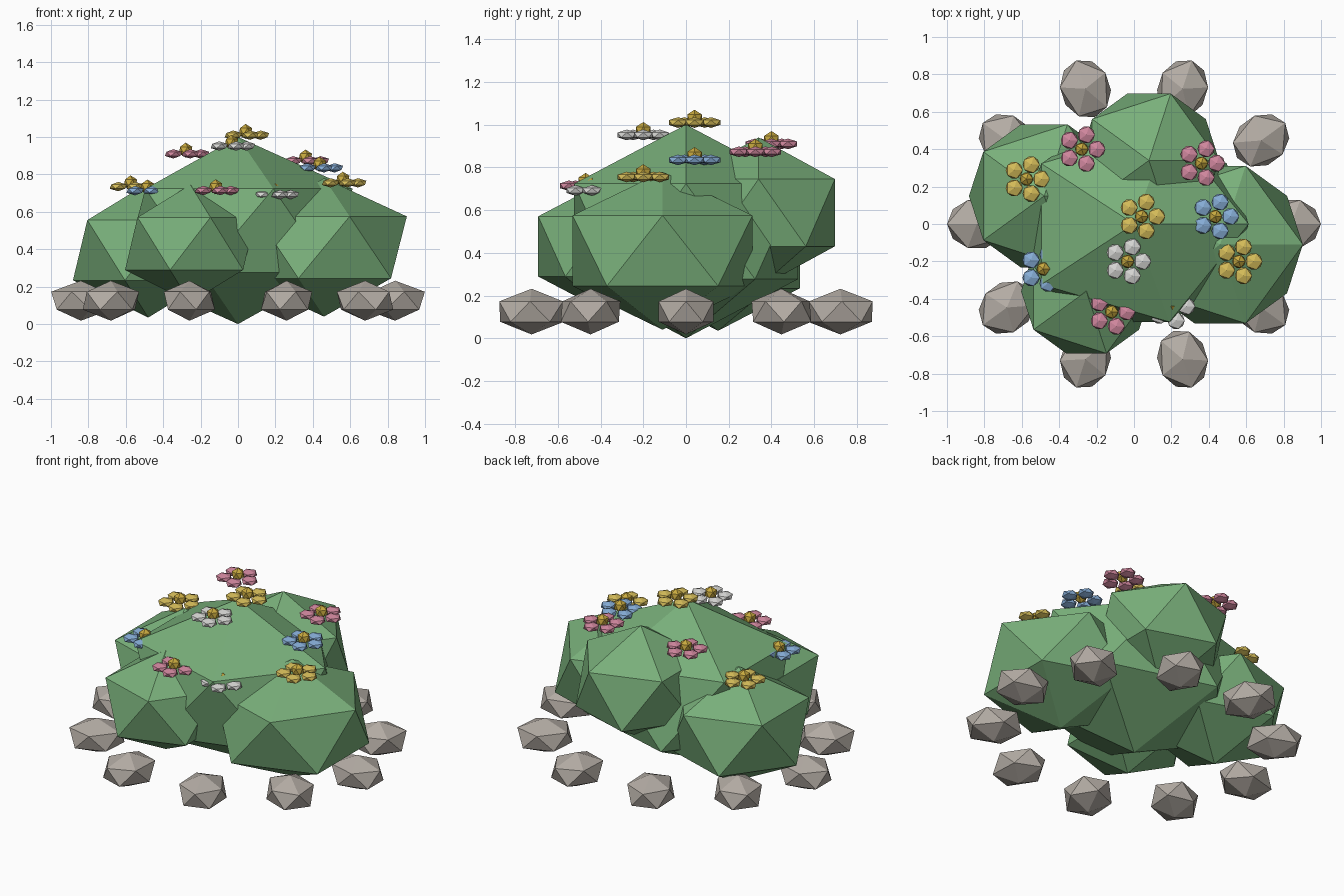
import bpy
import bmesh
from math import cos, sin, radians
from mathutils import Matrix, Vector

if "Cube" in bpy.data.objects:
    bpy.data.objects.remove(bpy.data.objects["Cube"])


def material(name, rgb):
    m = bpy.data.materials.new(name)
    m.use_nodes = True
    m.diffuse_color = (*rgb, 1)
    bsdf = m.node_tree.nodes["Principled BSDF"]
    bsdf.inputs["Base Color"].default_value = (*rgb, 1)
    bsdf.inputs["Roughness"].default_value = 0.9
    return m


LEAF = material("leaf green", (0.19, 0.43, 0.195))
STONE = material("stone grey", (0.45, 0.41, 0.37))
GOLD = material("flower centre gold", (0.58, 0.40, 0.05))
PETALS = {
    "yellow": material("petal yellow", (0.66, 0.50, 0.10)),
    "pink": material("petal pink", (0.63, 0.24, 0.34)),
    "blue": material("petal blue", (0.24, 0.42, 0.68)),
    "white": material("petal white", (0.67, 0.67, 0.65)),
}


def add_ico(bm, centre, size, angle=0.0, slot=0):
    """Add one twenty-sided ball, stretched, turned about z and coloured."""
    mat = (Matrix.Translation(centre) @ Matrix.Rotation(angle, 4, "Z")
           @ Matrix.Diagonal((*size, 1)))
    new = bmesh.ops.create_icosphere(bm, subdivisions=1, radius=1, matrix=mat)
    for v in new["verts"]:
        for f in v.link_faces:
            f.material_index = slot


def make_object(name, bm, mats):
    mesh = bpy.data.meshes.new(name)
    bm.to_mesh(mesh)
    bm.free()
    for m in mats:
        mesh.materials.append(m)
    ob = bpy.data.objects.new(name, mesh)
    bpy.context.collection.objects.link(ob)
    return ob


# Bush: five overlapping leafy clumps (centre, radii)
clumps = {
    "main": ((0.0, 0, 0.5), (0.685, 0.615, 0.5)),
    "left": ((0.46, -0.11, 0.41), (0.495, 0.495, 0.37)),
    "right": ((-0.48, 0.15, 0.395), (0.45, 0.45, 0.36)),
    "front": ((-0.255, -0.36, 0.43), (0.39, 0.39, 0.315)),
    "back": ((0.08, 0.34, 0.588), (0.42, 0.42, 0.352)),
}
for name, (centre, size) in clumps.items():
    bm = bmesh.new()
    add_ico(bm, centre, size)
    make_object("bush_clump_" + name, bm, [LEAF])

# Ring of stones on an oval around the bush
for i in range(10):
    a = radians(36 * i)
    bm = bmesh.new()
    add_ico(bm, (0.84 * cos(a), 0.76 * sin(a), 0.125), (0.178, 0.15, 0.107), a)
    make_object(f"stone_{i + 1}", bm, [STONE])

# Flowers: five flat petals around a raised centre
flowers = [
    ("yellow", 0.04, 0.04, 1.01),
    ("white", -0.035, -0.2, 0.952),
    ("pink", -0.28, 0.4, 0.91),
    ("pink", 0.36, 0.325, 0.873),
    ("blue", 0.435, 0.04, 0.835),
    ("yellow", 0.56, -0.2, 0.755),
    ("yellow", -0.575, 0.24, 0.735),
    ("blue", -0.485, -0.24, 0.713),
    ("pink", -0.12, -0.47, 0.714),
    ("white", 0.2, -0.44, 0.692),
]
for i, (colour, x, y, z) in enumerate(flowers):
    base = Vector((x, y, z))
    bm = bmesh.new()
    for k in range(5):
        a = radians(72 * k)
        add_ico(bm, base + Vector((cos(a), sin(a), 0)) * 0.081,
                (0.051, 0.051, 0.025), a)
    add_ico(bm, base + Vector((0, 0, 0.02)), (0.04, 0.04, 0.04), 0, 1)
    make_object(f"{colour}_flower_{i + 1}", bm, [PETALS[colour], GOLD])
